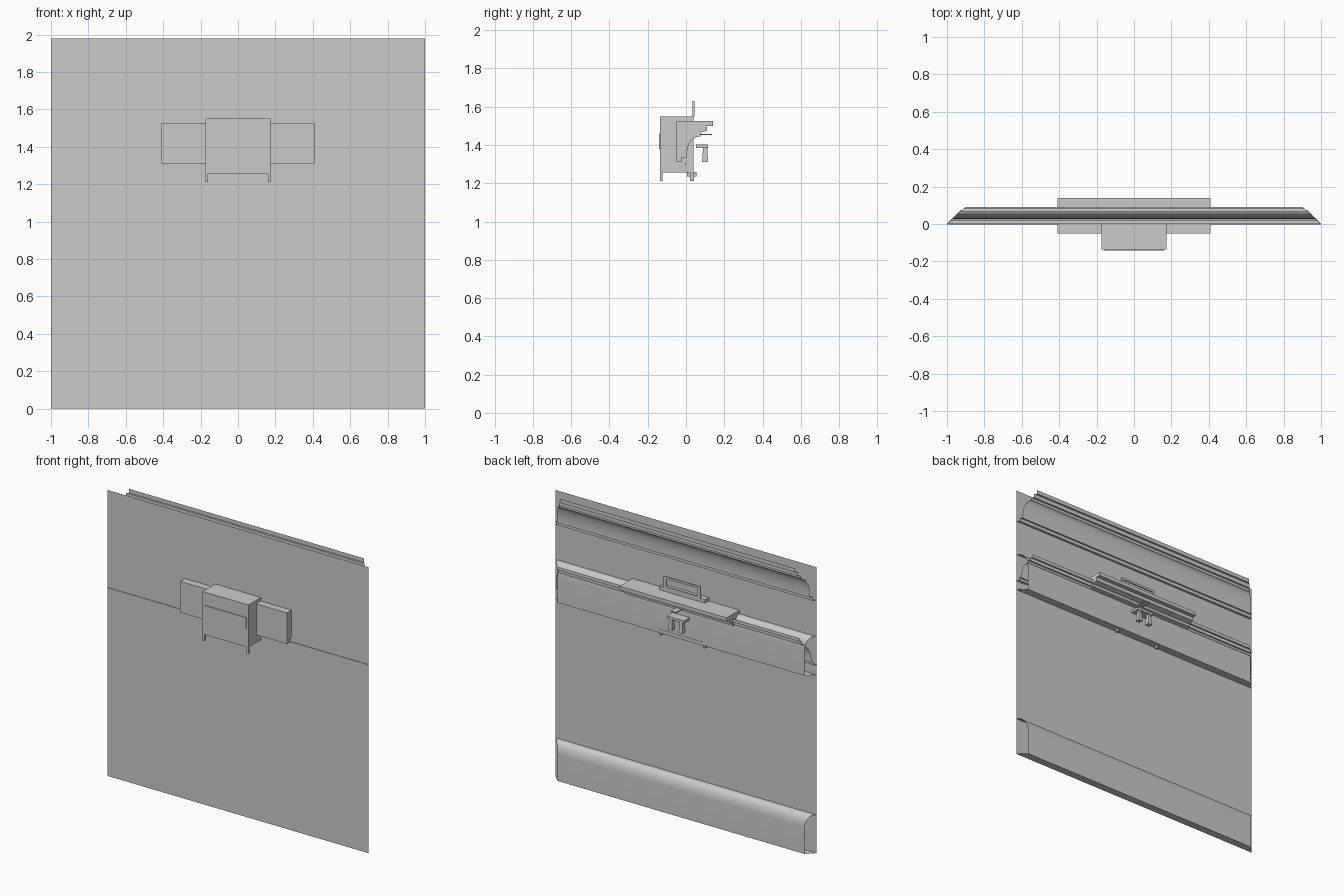
import bpy, bmesh, math

if "Cube" in bpy.data.objects:
    bpy.data.objects.remove(bpy.data.objects["Cube"])


def finish(name, bm, smooth=False):
    bmesh.ops.recalc_face_normals(bm, faces=bm.faces)
    me = bpy.data.meshes.new(name)
    bm.to_mesh(me)
    bm.free()
    ob = bpy.data.objects.new(name, me)
    bpy.context.collection.objects.link(ob)
    if smooth:
        bpy.context.view_layer.objects.active = ob
        bpy.ops.object.select_all(action='DESELECT')
        ob.select_set(True)
        bpy.ops.object.shade_smooth_by_angle(angle=math.radians(30))
    return ob


def box(name, x0, x1, y0, y1, z0, z1, taper=1.0):
    """Box from its bounds; taper scales the top end."""
    bm = bmesh.new()
    bmesh.ops.create_cube(bm, size=1)
    cx, cy, cz = (x0 + x1) / 2, (y0 + y1) / 2, (z0 + z1) / 2
    for v in bm.verts:
        t = taper if v.co.z > 0 else 1
        v.co = (cx + v.co.x * (x1 - x0) * t, cy + v.co.y * (y1 - y0) * t, cz + v.co.z * (z1 - z0))
    return finish(name, bm)


def moulding(name, profile, half, mitre=0.0, closed=False):
    """Sweep a (y, z) profile along x, with ends mitred by depth."""
    bm = bmesh.new()
    a = [bm.verts.new((-half + y * mitre, y, z)) for y, z in profile]
    b = [bm.verts.new((half - y * mitre, y, z)) for y, z in profile]
    n = len(profile)
    for i in range(n if closed else n - 1):
        j = (i + 1) % n
        bm.faces.new((a[i], a[j], b[j], b[i]))
    if closed:
        bm.faces.new(a)
        bm.faces.new(b)
    return finish(name, bm, True)


def cove(y0, z0, y1, z1, n=8):
    """Concave quarter curve running up then out."""
    return [(y1 - (y1 - y0) * math.cos(t), z0 + (z1 - z0) * math.sin(t))
            for t in (i / n * math.pi / 2 for i in range(n + 1))]


def crown_profile(y, z, d, h):
    """Stepped crown outline scaled to depth d and height h."""
    p = [(0, 0), (.18, 0), (.18, .1), (.3, .1), (.3, .17)]
    p += cove(.3, .17, .72, .68)
    p += [(.72, .76), (.86, .76), (.86, .88), (1, .88), (1, 1)]
    return [(y + u * d, z + v * h) for u, v in p]


def board_profile(z, h=.265, d=.053):
    """Flat board with a rounded top and a closed underside."""
    top = [(d - .043 + .043 * math.sin(t), z + h - .085 + .085 * math.cos(t))
           for t in (i / 8 * math.pi / 2 for i in range(9))]
    return [(0, z + h)] + top + [(d, z), (0, z)]


# wall sheet
bm = bmesh.new()
bm.faces.new([bm.verts.new(c) for c in ((-1, 0, 0), (1, 0, 0), (1, 0, 1.98), (-1, 0, 1.98))])
finish("wall", bm)
# thin seam across the wall front
box("wall_seam", -1, 1, -.004, .001, 1.298, 1.306)

# long trims on the wall back
moulding("crown_moulding", crown_profile(0, 1.75, .092, .23), 1, 1.08)
moulding("baseboard", board_profile(0), 1, 1)
moulding("wainscot_board", board_profile(1.235), 1, 1)
moulding("chair_rail", crown_profile(0, 1.305, .075, .19), 1, 1)

# shelf with crown-shaped underside
shelf = [(-.05, 1.31), (-.02, 1.31), (-.02, 1.335), (.005, 1.335), (.005, 1.36)]
shelf += cove(.005, 1.36, .075, 1.445)
shelf += [(.075, 1.465), (.11, 1.475), (.11, 1.50), (.14, 1.50), (.14, 1.525), (-.05, 1.525)]
moulding("shelf", shelf, .41, closed=True)

# cabinet with drawer front and legs
box("cabinet", -.175, .175, -.137, .04, 1.255, 1.55)
box("drawer_front", -.16, .16, -.142, -.13, 1.38, 1.46)
box("cabinet_back_rail", -.165, .165, .005, .055, 1.235, 1.26)
for s in (-1, 1):
    for y0, y1, tag in ((-.137, -.122, "front"), (.022, .042, "back")):
        box(tag + "_leg", s * .168 - .007, s * .168 + .007, y0, y1, 1.212, 1.26)

# open frame standing on the cabinet
for s in (-1, 1):
    box("frame_post", s * .13 - .01, s * .13 + .01, .034, .044, 1.55, 1.63)
box("frame_top", -.12, .12, .034, .044, 1.615, 1.63)
box("frame_bottom", -.12, .12, .034, .044, 1.55, 1.56)

# small bracket with two tapered legs
box("bracket_top", -.065, .065, .053, .115, 1.385, 1.402)
for s in (-1, 1):
    box("bracket_leg", s * .04 - .016, s * .04 + .016, .084, .116, 1.31, 1.387, .65)
# thin tab under the shelf
box("shelf_tab", -.02, .02, .07, .137, 1.452, 1.458)
